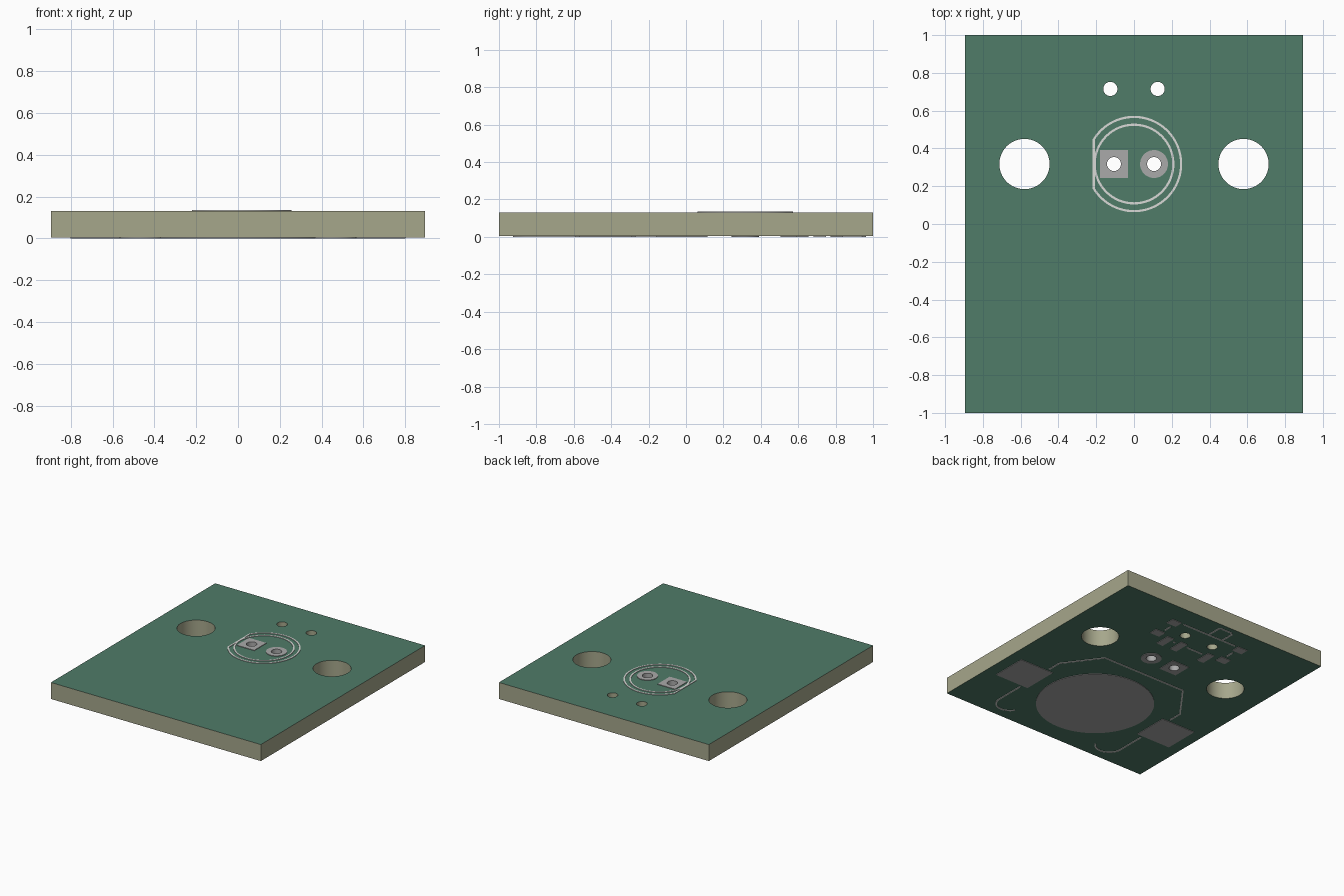
import bpy, bmesh, math
from mathutils import Vector

if "Cube" in bpy.data.objects:
    bpy.data.objects.remove(bpy.data.objects["Cube"])


def material(name, rgb):
    m = bpy.data.materials.new(name)
    m.diffuse_color = (*rgb, 1)
    m.use_nodes = True
    m.node_tree.nodes["Principled BSDF"].inputs["Base Color"].default_value = m.diffuse_color
    return m


GREEN = material("green solder mask", (0.08, 0.20, 0.14))
BEIGE = material("beige board core", (0.38, 0.385, 0.26))
GREY = material("grey metal", (0.40, 0.40, 0.40))
WHITE = material("white print", (0.70, 0.70, 0.68))

Z_LOW, Z_TOP, SKIN = 0.004, 0.131, 0.004      # board faces, plate thickness
TOP = (Z_TOP, Z_TOP + SKIN)
BOTTOM = (0.0, Z_LOW)
LINE = 0.0115                                 # printed line width


# ---- 2D shapes ----
def arc(cx, cy, r, a0, a1, n):
    return [(cx + r * math.cos(math.radians(a0 + (a1 - a0) * i / n)),
             cy + r * math.sin(math.radians(a0 + (a1 - a0) * i / n))) for i in range(n + 1)]


def circle(cx, cy, r, n=48):
    return arc(cx, cy, r, 0, 360, n)[:-1]


def rect(cx, cy, hx, hy):
    return [(cx - hx, cy - hy), (cx + hx, cy - hy), (cx + hx, cy + hy), (cx - hx, cy + hy)]


def stroke(points, closed=False):
    """Outline loops of a line of constant width with mitred corners."""
    p = [Vector(q) for q in points]
    n, left, right = len(p), [], []
    for i in range(n):
        a = p[i - 1] if (i or closed) else None
        b = p[(i + 1) % n] if (i < n - 1 or closed) else None
        dirs = [d.normalized() for d in ((p[i] - a) if a else None, (b - p[i]) if b else None) if d]
        normals = [Vector((-d.y, d.x)) for d in dirs]
        m = sum(normals, Vector((0, 0))).normalized()
        off = m * (LINE / 2 / m.dot(normals[0]))
        left.append(p[i] + off)
        right.append(p[i] - off)
    return [left, right] if closed else [left + right[::-1]]


def flip_x(points):
    return [(-x, y) for x, y in points]


# ---- solid plates from loops (outer loop plus holes) ----
def plates(name, groups, mats, rule=None):
    total = bmesh.new()
    for loops, (z0, z1) in groups:
        bm = bmesh.new()
        upper, walls, edges = {}, [], []
        for loop in loops:
            lo = [bm.verts.new((q[0], q[1], z0)) for q in loop]
            for v in lo:
                upper[v] = bm.verts.new((v.co.x, v.co.y, z1))
            for a, b in zip(lo, lo[1:] + lo[:1]):
                edges.append(bm.edges.new((a, b)))
                walls.append((a, b))
        bmesh.ops.triangle_fill(bm, use_beauty=True, edges=edges, normal=(0, 0, -1))
        for f in list(bm.faces):
            bm.faces.new([upper[v] for v in reversed(f.verts)])
        for a, b in walls:
            bm.faces.new((a, b, upper[b], upper[a]))
        bmesh.ops.recalc_face_normals(bm, faces=bm.faces[:])
        tmp = bpy.data.meshes.new("tmp")
        bm.to_mesh(tmp)
        total.from_mesh(tmp)
        bpy.data.meshes.remove(tmp)
        bm.free()
    total.normal_update()
    if rule:
        for f in total.faces:
            f.material_index = rule(f)
    mesh = bpy.data.meshes.new(name)
    total.to_mesh(mesh)
    total.free()
    for m in mats:
        mesh.materials.append(m)
    ob = bpy.data.objects.new(name, mesh)
    bpy.context.collection.objects.link(ob)
    bpy.ops.object.select_all(action='DESELECT')
    ob.select_set(True)
    bpy.context.view_layer.objects.active = ob
    bpy.ops.object.shade_smooth_by_angle(angle=math.radians(30))
    return ob


LED_X, LED_Y, DRILL, BARREL = 0.106, 0.3175, 0.037, 0.041
PEG_Y = 0.715
SW_Y = PEG_Y - 0.0275                          # switch origin

# board: green on top and bottom, beige on edges and in the holes
holes = []
for s in (-1, 1):
    holes += [circle(s * 0.58, 0.3175, 0.133, 64),
              circle(s * LED_X, LED_Y, BARREL, 32),
              circle(s * 0.125, PEG_Y, 0.0375, 32)]
plates("board", [([rect(0, 0, 0.895, 1.0)] + holes, (Z_LOW, Z_TOP))],
       [GREEN, BEIGE], lambda f: 0 if abs(f.normal.z) > 0.9 else 1)

# lamp pads on both sides, with plated holes
lamp = []
for x, outline in ((-LED_X, rect(-LED_X, LED_Y, 0.074, 0.074)),
                   (LED_X, circle(LED_X, LED_Y, 0.074))):
    for side in (TOP, BOTTOM):
        lamp.append(([outline, circle(x, LED_Y, DRILL, 32)], side))
    lamp.append(([circle(x, LED_Y, BARREL, 32), circle(x, LED_Y, DRILL, 32)], (Z_LOW, Z_TOP)))
plates("lamp_pads", lamp, [GREY])

# lamp outline printed on top: full ring and ring with one flat side
a = math.degrees(math.acos(-0.2133 / 0.2495))
plates("lamp_outline", [(stroke(circle(0, LED_Y, 0.2083, 64), True), TOP),
                        (stroke(arc(0, LED_Y, 0.2495, -a, a, 64), True), TOP)], [WHITE])

# battery pads underneath
BAT_Y = -0.43
plates("battery_pads", [([circle(0, BAT_Y, 0.42, 96)], BOTTOM)] +
       [([rect(s * 0.655, BAT_Y, 0.146, 0.14)], BOTTOM) for s in (-1, 1)], [GREY])

# battery outline: top run, and a hooked corner at each side
hook = [(0.56, -0.59)] + arc(0.46, -0.82, 0.10, 0, -150, 16)
top_run = [(0.56, -0.27), (0.56, -0.16), (0.36, 0.11)]
plates("battery_outline", [(stroke(q), BOTTOM) for q in
                           (top_run + flip_x(top_run)[::-1], hook, flip_x(hook))], [WHITE])

# switch pads underneath: three contacts and four corner tabs
sw = [([rect(x, SW_Y - 0.119, 0.029, 0.0625)], BOTTOM) for x in (-0.1875, 0.0625, 0.1875)]
sw += [([rect(s * 0.304, SW_Y + dy, 0.0417, 0.0333)], BOTTOM)
       for s in (-1, 1) for dy in (0.119, -0.065)]
plates("switch_pads", sw, [GREY])

# switch outline with lever
body, low = SW_Y + 0.144, SW_Y - 0.0933
y0, y1 = body + LINE / 2, SW_Y + 0.269
lines = [[(-0.2375, body), (0.2375, body)],
         [(-0.133, low), (0.008, low)], [(0.117, low), (0.133, low)],
         [(-0.117, y0), (-0.117, y1 - 0.018), (-0.1, y1), (-0.009, y1),
          (0.008, y1 - 0.018), (0.008, y0)]]
lines += [[(s * 0.2875, SW_Y - 0.006), (s * 0.2875, SW_Y + 0.06)] for s in (-1, 1)]
plates("switch_outline", [(stroke(q), BOTTOM) for q in lines], [WHITE])
